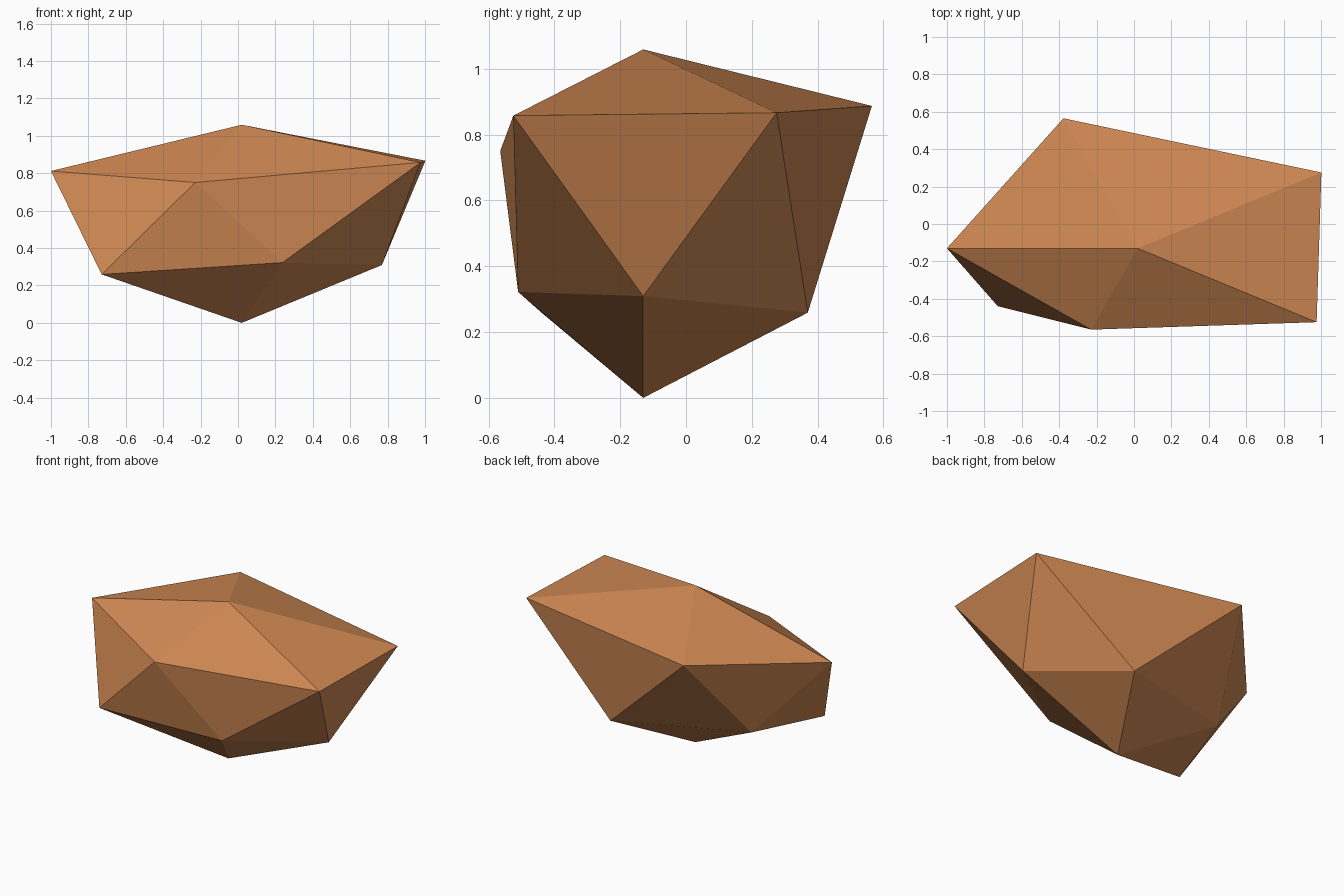
import bpy
import bmesh
from math import cos, sin, radians, sqrt
from mathutils import Vector

cube = bpy.data.objects.get("Cube")
if cube:
    bpy.data.objects.remove(cube)

# Stretched twenty-sided rock: each corner has its own distance from the core
CORE = Vector((0.02, -0.13, 0.522))
STRETCH = 1.76
UPPER = (0.771, 0.817, 0.648, 0.511, 0.751)
LOWER = (0.476, 0.588, 0.462, 0.588, 0.447)
TOP, BOTTOM = 0.537, 0.522

rock_colour = (0.63, 0.25, 0.087, 1)
material = bpy.data.materials.new("rock_brown")
material.use_nodes = True
material.diffuse_color = rock_colour
shader = material.node_tree.nodes["Principled BSDF"]
shader.inputs["Base Color"].default_value = rock_colour
shader.inputs["Roughness"].default_value = 0.9

bm = bmesh.new()


def corner(direction, distance):
    offset = Vector(direction) * distance
    offset.x *= STRETCH
    return bm.verts.new(CORE + offset)


def ring(distances, start, side):
    """Five corners around the core, above or below it."""
    angles = [radians(start + 72 * i) for i in range(5)]
    return [corner((2 * cos(a) / sqrt(5), 2 * sin(a) / sqrt(5), side / sqrt(5)), d)
            for a, d in zip(angles, distances)]


top = corner((0, 0, 1), TOP)
bottom = corner((0, 0, -1), BOTTOM)
upper = ring(UPPER, 36, 1)
lower = ring(LOWER, 0, -1)

# Caps and the zigzag band between the rings
for i in range(5):
    j = (i + 1) % 5
    bm.faces.new((top, upper[i], upper[j]))
    bm.faces.new((bottom, lower[j], lower[i]))
    bm.faces.new((lower[i], lower[j], upper[i]))
    bm.faces.new((lower[j], upper[j], upper[i]))

bmesh.ops.recalc_face_normals(bm, faces=bm.faces)
mesh = bpy.data.meshes.new("rock")
bm.to_mesh(mesh)
bm.free()
mesh.materials.append(material)
rock = bpy.data.objects.new("rock", mesh)
bpy.context.collection.objects.link(rock)
